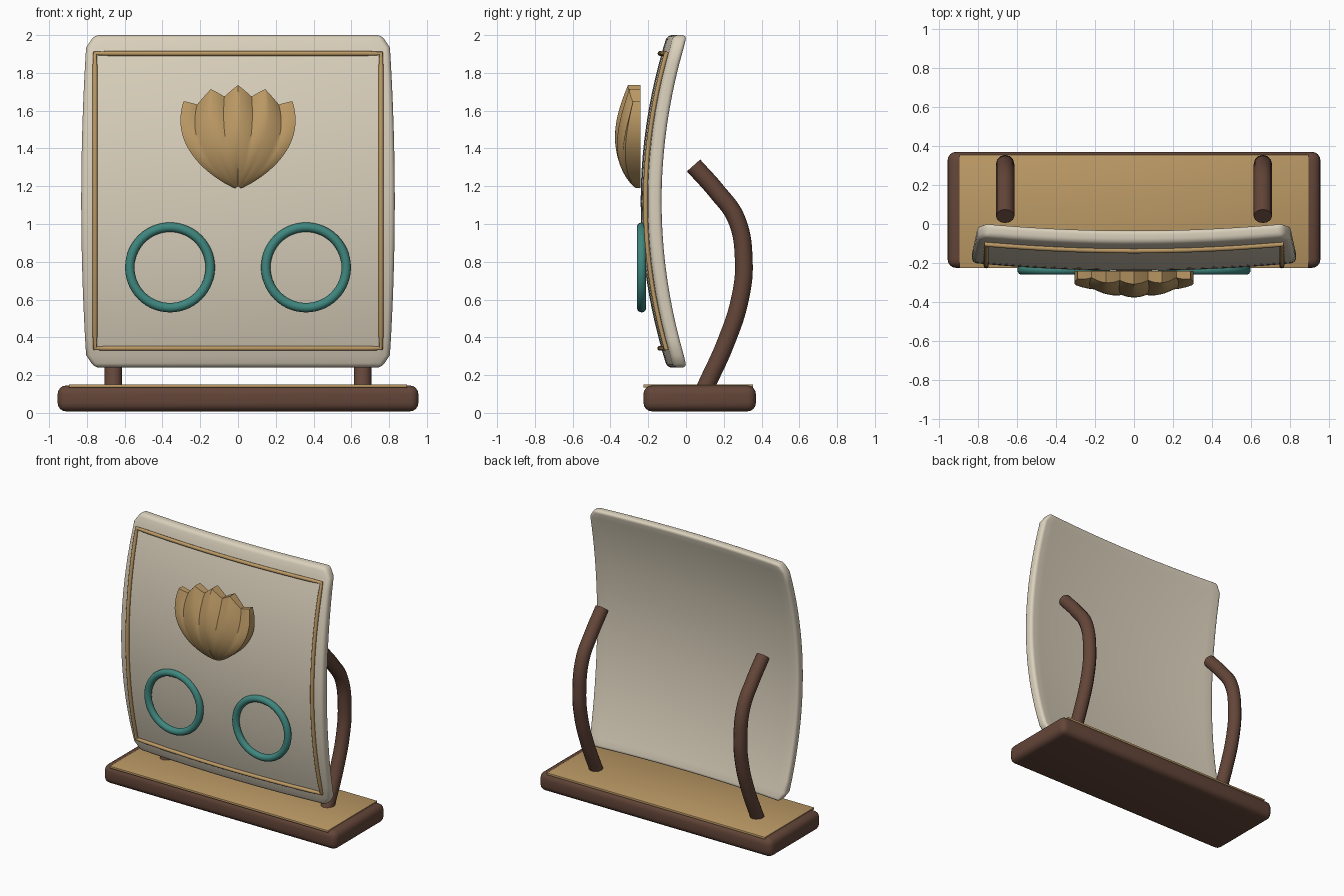
import bpy, bmesh, math

if "Cube" in bpy.data.objects:
    bpy.data.objects.remove(bpy.data.objects["Cube"])


def material(name, rgb):
    m = bpy.data.materials.new(name)
    m.use_nodes = True
    m.diffuse_color = (*rgb, 1)
    bsdf = m.node_tree.nodes["Principled BSDF"]
    bsdf.inputs["Base Color"].default_value = (*rgb, 1)
    bsdf.inputs["Roughness"].default_value = 0.6
    return m


CREAM = material("cream", (0.70, 0.63, 0.50))
GOLD = material("gold", (0.50, 0.32, 0.13))
TEAL = material("teal", (0.05, 0.24, 0.21))
BROWN = material("brown", (0.125, 0.06, 0.04))


def select(ob):
    bpy.ops.object.select_all(action="DESELECT")
    ob.select_set(True)
    bpy.context.view_layer.objects.active = ob


def finish(ob, mat, bevel=0, segments=3, angle=40):
    ob.data.materials.clear()
    ob.data.materials.append(mat)
    select(ob)
    if bevel:
        mod = ob.modifiers.new("Bevel", "BEVEL")
        mod.width, mod.segments = bevel, segments
        mod.limit_method, mod.angle_limit = "ANGLE", math.radians(35)
        bpy.ops.object.modifier_apply(modifier=mod.name)
    bpy.ops.object.shade_smooth_by_angle(angle=math.radians(angle))
    return ob


def from_bmesh(name, bm):
    bmesh.ops.recalc_face_normals(bm, faces=bm.faces)
    me = bpy.data.meshes.new(name)
    bm.to_mesh(me)
    bm.free()
    ob = bpy.data.objects.new(name, me)
    bpy.context.collection.objects.link(ob)
    return ob


def box(name, x, y, z, mat, bevel, segments):
    """Box from (low, high) pairs."""
    bm = bmesh.new()
    bmesh.ops.create_cube(bm, size=1)
    for v in bm.verts:
        for i, (lo, hi) in enumerate((x, y, z)):
            v.co[i] = lo if v.co[i] < 0 else hi
    return finish(from_bmesh(name, bm), mat, bevel, segments)


def tube(name, points, radius, mat, cyclic=False, smooth=False):
    cu = bpy.data.curves.new(name, "CURVE")
    cu.dimensions = "3D"
    cu.bevel_depth, cu.bevel_resolution = radius, 4
    cu.use_fill_caps = True
    sp = cu.splines.new("BEZIER" if smooth else "POLY")
    pts = sp.bezier_points if smooth else sp.points
    pts.add(len(points) - 1)
    for p, co in zip(pts, points):
        if smooth:
            p.co = co
            p.handle_left_type = p.handle_right_type = "AUTO"
        else:
            p.co = (*co, 1)
    sp.use_cyclic_u = cyclic
    ob = bpy.data.objects.new(name, cu)
    bpy.context.collection.objects.link(ob)
    select(ob)
    bpy.ops.object.convert(target="MESH")
    return finish(bpy.context.object, mat)


def grid(bm, rows, cols, place):
    vs = [[bm.verts.new(place(i, j)) for j in range(cols + 1)] for i in range(rows + 1)]
    for i in range(rows):
        for j in range(cols):
            bm.faces.new((vs[i][j], vs[i][j + 1], vs[i + 1][j + 1], vs[i + 1][j]))


# Doubly curved panel
MID, HALF = 1.12, 0.88


def front_y(x, z):
    return -0.24 + 0.04 * (x / 0.82) ** 2 + 0.14 * ((z - MID) / HALF) ** 2


ROWS, COLS = 22, 20


def panel_point(i, j):
    if i in (0, ROWS):
        t = -1 if i == 0 else 1
        w = 0.76
    else:
        t = 0.925 * (2 * (i - 1) / (ROWS - 2) - 1)
        w = 0.80 + 0.03 * (1 - t * t)
    x, z = w * (2 * j / COLS - 1), MID + HALF * t
    return x, front_y(x, z), z


bm = bmesh.new()
grid(bm, ROWS, COLS, panel_point)
ext = bmesh.ops.extrude_face_region(bm, geom=bm.faces[:], use_keep_orig=True)
for v in ext["geom"]:
    if isinstance(v, bmesh.types.BMVert):
        v.co.y += 0.072
finish(from_bmesh("curved_panel", bm), CREAM, 0.025, 4, 50)

# Gold trim following the panel front
FX, FZ0, FZ1, N = 0.757, 0.342, 1.903, 20
corners = [(-FX, FZ0), (FX, FZ0), (FX, FZ1), (-FX, FZ1)]
path = []
for k in range(4):
    (xa, za), (xb, zb) = corners[k], corners[(k + 1) % 4]
    for s in range(N):
        x, z = xa + (xb - xa) * s / N, za + (zb - za) * s / N
        path.append((x, front_y(x, z) - 0.008, z))
tube("trim_frame", path, 0.013, GOLD, cyclic=True)

# Fan of petals with a flat back
PV, PU = 16, 48


def petal_point(i, j):
    v, u = i / PV, 2 * j / PU - 1
    v = 0.03 + 0.97 * v
    valley = 1 - abs(1 - (abs(u) * 4) % 2)       # 0 on petal ridges, 1 between
    height = 0.55 - 0.085 * u * u - 0.055 * valley
    depth = 0.015 + 0.115 * math.sin(math.pi * min(1, v * 0.86) ** 0.8)
    depth = (depth + 0.012 * v) * (1 - 0.4 * u * u) - 0.018 * valley ** 2 * v
    x = 0.305 * u * math.sin(1.9 * v)
    z = 1.185 + height * v ** (1 + 0.3 * abs(u))
    return x, -0.24 - max(depth, 0.004), z


bm = bmesh.new()
grid(bm, PV, PU, petal_point)
rim = [e for e in bm.edges if e.is_boundary]
ext = bmesh.ops.extrude_edge_only(bm, edges=rim)["geom"]
for v in ext:
    if isinstance(v, bmesh.types.BMVert):
        v.co.y = -0.24
back = [e for e in ext if isinstance(e, bmesh.types.BMEdge) and e.is_boundary]
bmesh.ops.triangle_fill(bm, edges=back, use_beauty=True)
finish(from_bmesh("petal_fan", bm), GOLD, angle=30)

# Paired rings and curved rear supports
LEG = [(0.055, 0.03), (0.11, 0.15), (0.21, 0.37), (0.285, 0.6), (0.306, 0.8),
       (0.265, 1.03), (0.165, 1.17), (0.04, 1.31)]
for side, s in (("left", 1), ("right", -1)):
    bpy.ops.mesh.primitive_torus_add(
        location=(0.36 * s, -0.235, 0.77), rotation=(math.pi / 2, 0, 0),
        major_radius=0.213, minor_radius=0.025, major_segments=56, minor_segments=14)
    ring = bpy.context.object
    ring.name = side + "_ring"
    finish(ring, TEAL)
    tube(side + "_support", [(0.66 * s, y, z) for y, z in LEG], 0.047, BROWN, smooth=True)

# Base with its top plate
box("base", (-0.955, 0.955), (-0.225, 0.37), (0.008, 0.145), BROWN, 0.045, 4)
box("base_top_plate", (-0.895, 0.895), (-0.226, 0.355), (0.134, 0.151), GOLD, 0.005, 2)
